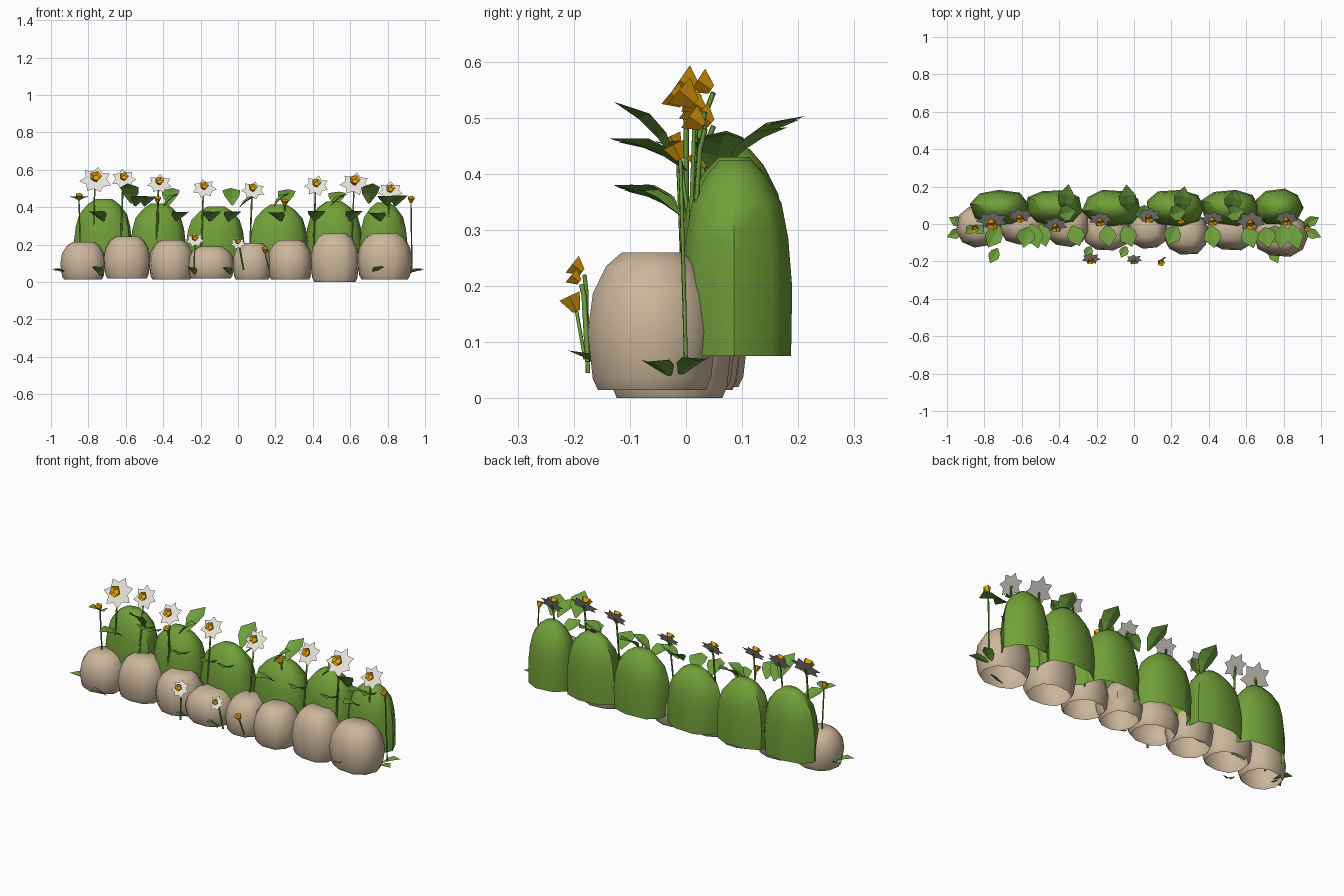
import bpy, bmesh, math, random
from mathutils import Vector, Matrix

cube = bpy.data.objects.get("Cube")
if cube:
    bpy.data.objects.remove(cube, do_unlink=True)
rng = random.Random(4)


def material(name, rgb):
    m = bpy.data.materials.new(name)
    m.use_nodes = True
    m.diffuse_color = (*rgb, 1)
    bsdf = m.node_tree.nodes["Principled BSDF"]
    bsdf.inputs["Base Color"].default_value = (*rgb, 1)
    bsdf.inputs["Roughness"].default_value = 0.9
    return m


STONE = material("beige stone", (0.60, 0.47, 0.33))
BUSH = material("bush green", (0.165, 0.35, 0.04))
LEAF = material("leaf green", (0.15, 0.34, 0.045))
PETAL = material("petal white", (0.82, 0.79, 0.72))
GOLD = material("trumpet gold", (0.80, 0.36, 0.003))


def finish(name, bm, mat, smooth=None):
    mesh = bpy.data.meshes.new(name)
    bm.to_mesh(mesh)
    bm.free()
    mesh.materials.append(mat)
    if smooth:
        mesh.shade_smooth()
        mesh.set_sharp_from_angle(angle=math.radians(smooth))
    ob = bpy.data.objects.new(name, mesh)
    bpy.context.collection.objects.link(ob)
    return ob


def mound(name, center, half, z0, z1, profile, sides, mat, jitter):
    """Lumpy open-bottomed dome; profile holds (height fraction, radius fraction)."""
    bm = bmesh.new()
    turn = rng.uniform(0, 1)
    lumps = [1 + rng.uniform(-jitter, jitter * .8) for _ in range(sides)]
    rings = []
    for t, r in profile:
        ring = []
        for i in range(sides):
            a = math.tau * (i + turn) / sides
            # slightly squared outline
            c, s = (math.copysign(abs(v) ** 0.85, v) for v in (math.cos(a), math.sin(a)))
            k = r * lumps[i]
            ring.append(bm.verts.new((center[0] + half[0] * k * c,
                                      center[1] + half[1] * k * s,
                                      z0 + (z1 - z0) * t)))
        rings.append(ring)
    for lo, hi in zip(rings, rings[1:]):
        for i in range(sides):
            j = (i + 1) % sides
            bm.faces.new((lo[i], lo[j], hi[j], hi[i]))
    bm.faces.new(rings[-1])
    return finish(name, bm, mat, 50)


# Stones along the front: left edge, right edge, y, bottom, top
ROCK_SHAPE = [(0, .86), (.08, .94), (.42, 1.02), (.7, .94), (.9, .73), (1, .48)]
ROCKS = [(-.945, -.705, -.01, .015, .215), (-.715, -.465, .0, .02, .245),
         (-.475, -.24, -.01, .015, .225), (-.27, -.02, -.03, .02, .19),
         (-.03, .18, -.02, .015, .21), (.16, .4, -.05, .015, .225),
         (.385, .65, -.03, 0, .26), (.645, .925, -.06, .015, .26)]
for n, (l, r, y, z0, z1) in enumerate(ROCKS):
    mound(f"stone_{n + 1}", ((l + r) / 2, y), ((r - l) / 2, .113), z0, z1,
          ROCK_SHAPE, 10, STONE, .05)

# Bushes behind: centre x, half width, top
BUSH_SHAPE = [(0, 1), (.35, 1.02), (.6, .95), (.78, .83), (.92, .55), (1, .28)]
BUSHES = [(-.715, .155, .445), (-.425, .152, .42), (-.115, .155, .405),
          (.215, .158, .415), (.515, .155, .43), (.775, .125, .425)]
for n, (x, w, top) in enumerate(BUSHES):
    mound(f"bush_{n + 1}", (x, .087), (w, .098), .075, top, BUSH_SHAPE, 9, BUSH, .06)


def leaf(name, base, tip, width):
    """Folded pointed blade whose upper side faces up."""
    base, tip = Vector(base), Vector(tip)
    along = tip - base
    side = along.cross(Vector((0, 0, 1))).normalized() * width / 2
    up = side.cross(along).normalized()
    bm = bmesh.new()
    rows = []
    for t, w in ((0, .12), (.35, .85), (.65, 1), (1, 0)):
        mid = base + along * t + up * along.length * .28 * t * (1 - t)
        lift = up * width * .14 * w
        pts = [mid] if w == 0 else [mid - side * w + lift, mid, mid + side * w + lift]
        rows.append([bm.verts.new(p) for p in pts])
    for a, b in zip(rows, rows[1:]):
        for i in (0, 1):
            if len(b) == 1:
                bm.faces.new((a[i], a[i + 1], b[0]))
            else:
                bm.faces.new((a[i], a[i + 1], b[i + 1], b[i]))
    for f in bm.faces:
        f.normal_update()
        if f.normal.dot(up) < 0:
            f.normal_flip()
    return finish(name, bm, LEAF)


def leaf_group(name, y0, z0, dy, dz, width, places):
    for n, (x, dx) in enumerate(places):
        k = rng.uniform(.85, 1.1)
        leaf(f"{name}_{n + 1}", (x, y0, z0), (x + dx, y0 + dy * k, z0 + dz * k), width)


# Leaves leaning to the front, upper and lower rows, and to the back
leaf_group("raised_leaf", -.02, .42, -.1, .1, .1, [(-.57, -.02), (.7, .02)])
leaf_group("upper_leaf", 0, .405, -.13, .055, .09,
           [(-.5, .03), (.8, -.02), (.84, .04), (-.55, .04)])
leaf_group("lower_leaf", -.01, .325, -.11, .05, .095,
           [(-.72, -.06), (-.33, .04), (-.15, .02), (-.05, .04), (.23, -.05),
            (.41, .02), (.6, .04), (.76, -.03)])
leaf_group("back_leaf", .07, .41, .13, .085, .095,
           [(-.37, .02), (-.03, -.01), (.25, .02), (.52, .02)])
leaf_group("side_leaf", .05, .4, .02, .07, .085,
           [(-.4, .09), (.01, .1), (.19, .09), (.49, .1)])

# Small leaves at the ground, mirrored at both ends of the row
for s, side in ((-1, "right"), (1, "left")):
    leaf(f"end_leaf_{side}_a", (s * .9, -.01, .04), (s * .99, .035, .07), .055)
    leaf(f"end_leaf_{side}_b", (s * .9, -.03, .035), (s, -.07, .065), .055)
    leaf(f"ground_leaf_{side}", (s * .73, -.13, .03), (s * .77, -.21, .085), .06)
    leaf(f"collar_leaf_{side}", (-.85, -.01, .435), (-.85 + s * .05, -.05, .455), .055)
for n, x in enumerate([-.23, -.04]):
    leaf(f"sprout_leaf_{n + 1}", (x, -.12, .04), (x - .03, -.18, .08), .05)


def stem(name, points, radius):
    curve = bpy.data.curves.new(name, "CURVE")
    curve.dimensions = "3D"
    curve.bevel_depth = radius
    curve.bevel_resolution = 0
    spline = curve.splines.new("POLY")
    spline.points.add(len(points) - 1)
    for p, co in zip(spline.points, points):
        p.co = (*co, 1)
    curve.materials.append(LEAF)
    ob = bpy.data.objects.new(name, curve)
    bpy.context.collection.objects.link(ob)


def facing(center, elevation):
    """Frame whose local z looks forward and upward."""
    normal = Vector((0, -math.cos(elevation), math.sin(elevation)))
    x = Vector((1, 0, 0))
    rot = Matrix((x, normal.cross(x), normal)).transposed()
    return Matrix.Translation(center) @ rot.to_4x4()


def trumpet(name, frame, radius, length):
    """Five-sided flared cup with a recessed throat."""
    bm = bmesh.new()
    rings = []
    for r, z in ((.35, 0), (1, length), (.5, length * .6)):
        rings.append([bm.verts.new((radius * r * math.cos(math.tau * i / 5),
                                    radius * r * math.sin(math.tau * i / 5), z))
                      for i in range(5)])
    for a, b in zip(rings, rings[1:]):
        for i in range(5):
            j = (i + 1) % 5
            bm.faces.new((a[i], a[j], b[j], b[i]))
    bm.faces.new(rings[-1])
    bm.faces.new(rings[0][::-1])
    bm.transform(frame)
    return finish(name, bm, GOLD)


def flower(name, x, y, z, radius, foot):
    frame = facing((x, y, z), math.radians(rng.uniform(34, 42)))
    spin = rng.uniform(0, 1)
    bm = bmesh.new()
    # flat seven-pointed star of broad petals
    hub = bm.verts.new((0, 0, 0))
    star = []
    for i in range(14):
        a = math.tau * (i + spin) / 14
        r = radius * (rng.uniform(.97, 1.05) if i % 2 else .68)
        star.append(bm.verts.new((r * math.cos(a), r * math.sin(a), 0)))
    for i in range(14):
        bm.faces.new((hub, star[i], star[(i + 1) % 14]))
    bm.transform(frame)
    finish(f"{name}_petals", bm, PETAL)
    trumpet(f"{name}_trumpet", frame, radius * .4, radius * .45)
    fx, fy, fz = foot
    stem(f"{name}_stem", [foot, (fx * .3 + x * .7, fy * .3 + y * .7 + .004, z - radius * .6),
                          (x, y + .004, z - .005)], .005)


# Tall flowers above the bushes, then the low ones before the stones
for n, (x, y, z, r) in enumerate([(-.76, .02, .545, .085), (-.61, .045, .55, .066),
                                  (-.42, -.005, .525, .066), (-.18, .025, .5, .064),
                                  (.08, .045, .49, .064), (.42, .03, .515, .066),
                                  (.625, .015, .525, .08), (.815, .03, .485, .066)]):
    flower(f"tall_flower_{n + 1}", x, y, z, r, (x - .02, .0, .075))
flower("low_flower_1", -.23, -.185, .225, .05, (-.235, -.175, .045))
flower("low_flower_2", 0, -.19, .207, .042, (.03, -.175, .065))

# Closed buds on stems
BUDS = [((-.85, -.015, .44), (-.84, 0, .06)), ((-.43, -.01, .425), (-.42, .02, .2)),
        ((.25, .03, .41), (.25, .05, .2)), ((.925, -.01, .425), (.93, 0, .06)),
        ((.145, -.195, .155), (.165, -.18, .07))]
for n, (head, foot) in enumerate(BUDS):
    stem(f"bud_stem_{n + 1}", [foot, head], .004)
    trumpet(f"bud_{n + 1}", facing(head, math.radians(65)), .021, .03)
